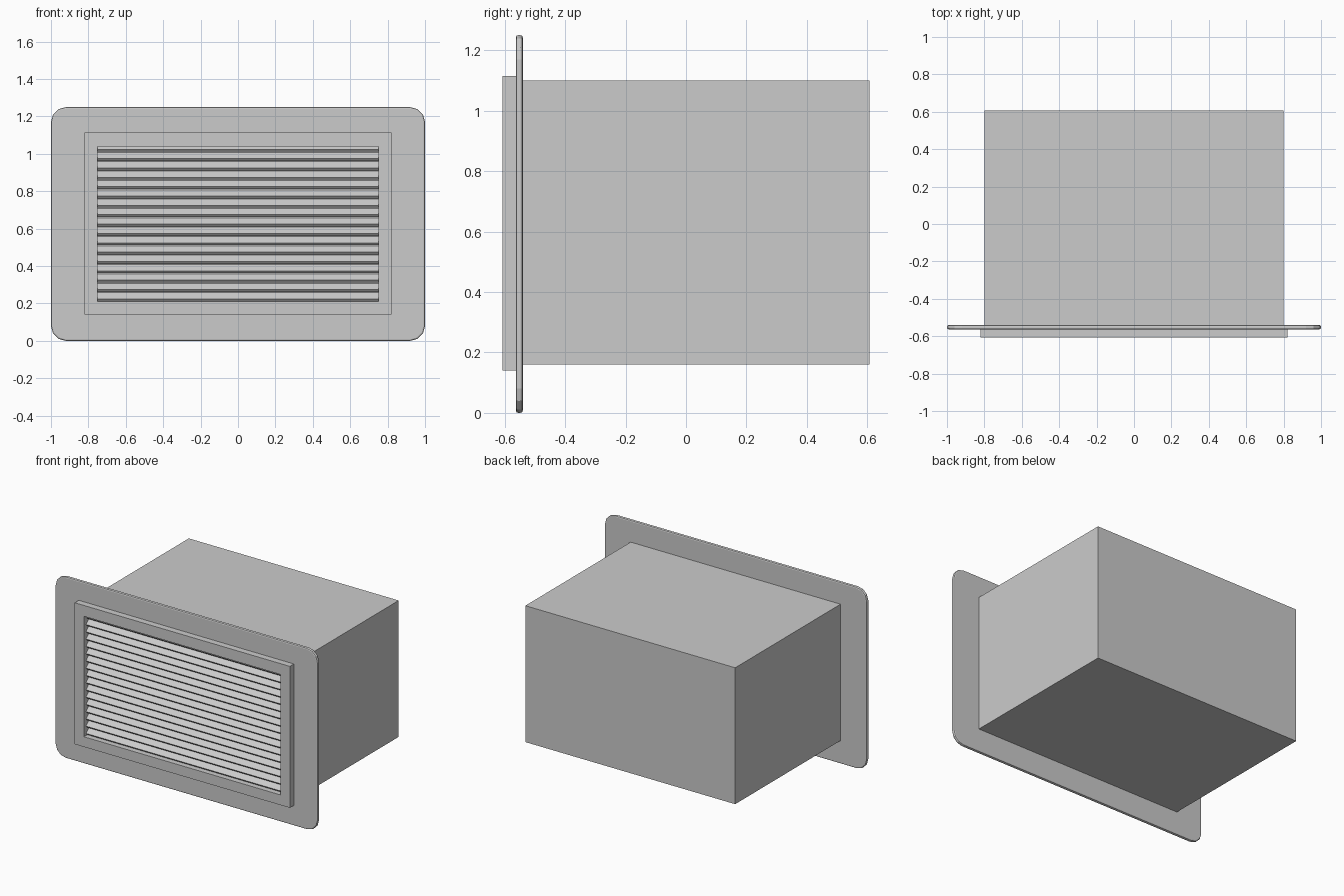
import bpy, bmesh, math
from mathutils import Matrix

if "Cube" in bpy.data.objects:
    bpy.data.objects.remove(bpy.data.objects["Cube"])


def finish(name, bm):
    bmesh.ops.recalc_face_normals(bm, faces=bm.faces)
    me = bpy.data.meshes.new(name)
    bm.to_mesh(me)
    bm.free()
    ob = bpy.data.objects.new(name, me)
    bpy.context.collection.objects.link(ob)
    return ob


def add_box(bm, center, size, tilt=0.0):
    m = (Matrix.Translation(center) @ Matrix.Rotation(tilt, 4, 'X')
         @ Matrix.Diagonal((*size, 1)))
    bmesh.ops.create_cube(bm, size=1, matrix=m)


def ring(outer, inner, y0, y1):
    """Rectangular frame; outer/inner are (half_x, z_low, z_high)."""
    bm = bmesh.new()

    def loop(r, y):
        h, a, b = r
        return [bm.verts.new((x, y, z)) for x, z in ((-h, a), (h, a), (h, b), (-h, b))]
    loops = [loop(outer, y0), loop(inner, y0), loop(inner, y1), loop(outer, y1)]
    for k in range(4):
        p, q = loops[k], loops[(k + 1) % 4]
        for i in range(4):
            j = (i + 1) % 4
            bm.faces.new((p[i], p[j], q[j], q[i]))
    bmesh.ops.recalc_face_normals(bm, faces=bm.faces)
    return bm


OPENING = (0.75, 0.21, 1.04)

# wall plate with rounded corners and softened rim
bm = ring((1.0, 0.0, 1.25), OPENING, -0.563, -0.54)
corners = [e for e in bm.edges
           if all(abs(v.co.x) > 0.99 for v in e.verts)
           and abs(e.verts[0].co.y - e.verts[1].co.y) > 0.01]
bmesh.ops.bevel(bm, geom=corners, offset=0.08, segments=3, profile=0.5, affect='EDGES')
bm.normal_update()
rim = [e for e in bm.edges
       if sum(abs(f.normal.y) > 0.9 for f in e.link_faces) == 1
       and all(abs(v.co.x) > 0.8 or abs(v.co.z - 0.625) > 0.5 for v in e.verts)]
bmesh.ops.bevel(bm, geom=rim, offset=0.008, segments=2, profile=0.5, affect='EDGES')
finish("wall_plate", bm)

# raised frame around the louvres
finish("raised_frame", ring((0.82, 0.14, 1.115), OPENING, -0.607, -0.55))

# housing behind the plate
bm = bmesh.new()
add_box(bm, (0, 0.0335, 0.63), (1.6, 1.147, 0.94))
finish("housing", bm)

# tilted louvre slats, low at the front
bm = bmesh.new()
for i in range(17):
    add_box(bm, (0, -0.56, 1.035 - 0.05 * i), (1.51, 0.05, 0.017), math.radians(42))
finish("louvre_slats", bm)
